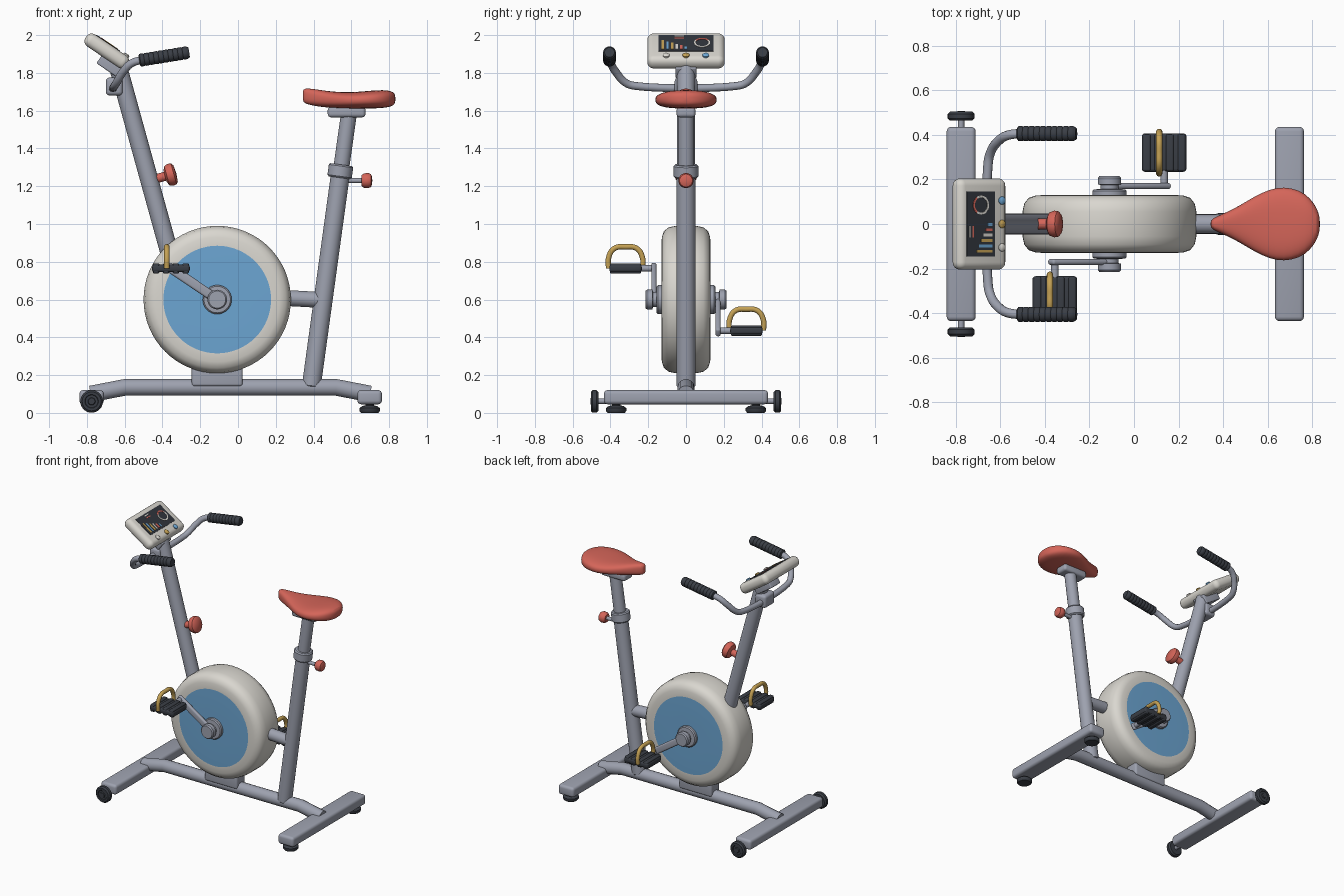
import bpy, bmesh, math
from mathutils import Vector, Matrix

if "Cube" in bpy.data.objects:
    bpy.data.objects.remove(bpy.data.objects["Cube"], do_unlink=True)


def material(name, rgb):
    m = bpy.data.materials.new(name)
    m.use_nodes = True
    m.diffuse_color = (*rgb, 1)
    m.node_tree.nodes["Principled BSDF"].inputs["Base Color"].default_value = (*rgb, 1)
    return m


GREY = material("frame grey", (.34, .36, .43))
WHITE = material("shell white", (.70, .68, .63))
BLUE = material("disc blue", (.15, .38, .65))
RED = material("saddle red", (.66, .13, .10))
DARK = material("rubber charcoal", (.042, .048, .060))
GOLD = material("strap gold", (.56, .36, .09))
SCREEN = material("screen dark", (.030, .035, .045))


def finish(obj, mat, angle=40):
    obj.data.materials.append(mat)
    bpy.ops.object.select_all(action='DESELECT')
    obj.select_set(True)
    bpy.context.view_layer.objects.active = obj
    bpy.ops.object.shade_smooth_by_angle(angle=math.radians(angle))
    return obj


def from_bmesh(name, bm, mat, matrix=Matrix()):
    bmesh.ops.recalc_face_normals(bm, faces=bm.faces)
    mesh = bpy.data.meshes.new(name)
    bm.to_mesh(mesh)
    bm.free()
    obj = bpy.data.objects.new(name, mesh)
    bpy.context.collection.objects.link(obj)
    obj.matrix_world = matrix
    return finish(obj, mat)


def box(name, loc, size, mat, bevel=0.0, tilt=0.0, segments=4):
    """Box tilted about the y axis, with rounded edges."""
    bm = bmesh.new()
    bmesh.ops.create_cube(bm, size=1, matrix=Matrix.Diagonal((*size, 1)))
    if bevel:
        bmesh.ops.bevel(bm, geom=bm.edges[:], offset=bevel, segments=segments,
                        profile=.5, affect='EDGES')
    return from_bmesh(name, bm, mat, Matrix.Translation(loc) @ Matrix.Rotation(tilt, 4, 'Y'))


def lathe(name, profile, loc, axis, mat, segments=32):
    """Turned part: (radius, height) profile around an axis."""
    bm = bmesh.new()
    verts = [bm.verts.new((r, 0, h)) for r, h in profile]
    edges = [bm.edges.new(pair) for pair in zip(verts, verts[1:])]
    bmesh.ops.spin(bm, geom=verts + edges, cent=(0, 0, 0), axis=(0, 0, 1),
                   angle=math.tau, steps=segments)
    bmesh.ops.remove_doubles(bm, verts=bm.verts, dist=1e-5)
    turn = Vector(axis).to_track_quat('Z', 'Y').to_matrix().to_4x4()
    return from_bmesh(name, bm, mat, Matrix.Translation(loc) @ turn)


def rod(name, a, b, r, mat, edge=.004):
    a, b = Vector(a), Vector(b)
    n = (b - a).length
    return lathe(name, [(0, 0), (r - edge, 0), (r, edge), (r, n - edge), (r - edge, n), (0, n)],
                 a, b - a, mat)


def tube(name, points, r, mat, smooth=True):
    curve = bpy.data.curves.new(name, 'CURVE')
    curve.dimensions = '3D'
    curve.bevel_depth, curve.bevel_resolution = r, 5
    curve.use_fill_caps = True
    curve.resolution_u = 8
    spline = curve.splines.new('BEZIER' if smooth else 'POLY')
    target = spline.bezier_points if smooth else spline.points
    target.add(len(points) - 1)
    for p, co in zip(target, points):
        if smooth:
            p.co = co
            p.handle_left_type = p.handle_right_type = 'AUTO'
        else:
            p.co = (*co, 1)
    obj = bpy.data.objects.new(name, curve)
    bpy.context.collection.objects.link(obj)
    bpy.ops.object.select_all(action='DESELECT')
    obj.select_set(True)
    bpy.context.view_layer.objects.active = obj
    bpy.ops.object.convert(target='MESH')
    return finish(bpy.context.object, mat)


# Base: rail, two stabiliser bars, transport wheels and levelling feet
tube("base_rail", [(-.78, 0, .10), (-.60, 0, .135), (.52, 0, .135), (.70, 0, .10)],
     .045, GREY, smooth=False)
box("front_stabiliser", (-.775, 0, .083), (.13, .87, .075), GREY, .02)
box("rear_stabiliser", (.697, 0, .083), (.13, .87, .075), GREY, .02)
for s, side in ((1, "left"), (-1, "right")):
    rod(f"{side}_wheel_axle", (-.775, s * .42, .062), (-.775, s * .49, .062), .014, GREY)
    lathe(f"{side}_transport_wheel",
          [(0, 0), (.05, 0), (.06, .01), (.06, .03), (.05, .04), (.036, .04), (.033, .035),
           (.02, .035), (.017, .042), (0, .042)],
          (-.775, s * .464, .061), (0, s, 0), DARK)
    lathe(f"{side}_levelling_foot",
          [(0, 0), (.046, 0), (.054, .01), (.054, .025), (.04, .036), (.022, .04), (.022, .06), (0, .06)],
          (.697, s * .37, 0), (0, 0, 1), DARK)

# Flywheel with a coloured disc on both faces
half = [(0, .131), (.15, .131), (.285, .130), (.33, .128), (.362, .117), (.382, .092), (.39, .055)]
wheel = lathe("flywheel", half + [(r, -h) for r, h in reversed(half)],
              (-.11, 0, .6), (0, 1, 0), WHITE, 64)
wheel.data.materials.append(BLUE)
for f in wheel.data.polygons:
    if math.hypot(f.center.x, f.center.y) < .285 and abs(f.center.z) > .12:
        f.material_index = 1
box("flywheel_mount", (-.11, 0, .20), (.27, .10, .12), GREY, .015)
rod("rear_brace", (.22, 0, .61), (.44, 0, .598), .042, GREY)

# Cranks, pedals and straps, half a turn apart
for s, side in ((1, "left"), (-1, "right")):
    reach = Vector((s * .245, 0, s * -.165))
    hub = Vector((-.11, s * .17, .6))
    lathe(f"{side}_hub", [(0, .1), (.077, .1), (.077, .148), (.07, .155), (.04, .157), (.04, .175),
                          (.052, .178), (.052, .207), (.045, .215), (0, .215)],
          (-.11, 0, .6), (0, s, 0), GREY)
    box(f"{side}_crank", hub + reach / 2, (reach.length + .05, .027, .05), GREY, .012,
        math.atan2(.165, .245))
    pedal = hub + reach + Vector((0, s * .15, 0))
    rod(f"{side}_pedal_axle", hub + reach, pedal, .017, GREY)
    box(f"{side}_pedal", pedal, (.20, .172, .040), DARK, .014)
    for dx in (-.078, -.026, .026, .078):
        box(f"{side}_pedal_rib", pedal + Vector((dx, 0, 0)), (.034, .165, .054), DARK, .008)
    arch = [(-.09, 0), (-.09, .055), (-.06, .105), (0, .114), (.06, .105), (.09, .055), (.09, 0)]
    tube(f"{side}_pedal_strap", [pedal + Vector((-.022, y, z)) for y, z in arch], .0145, GOLD)

# Seat column with collar and height knob
rod("seat_tube", (.388, 0, .14), (.543, 0, 1.27), .050, GREY)
lathe("seat_collar", [(0, 0), (.058, 0), (.065, .008), (.065, .062), (.058, .07), (0, .07)],
      (.537, 0, 1.245), (.137, 0, 1), GREY)
rod("seat_post", (.543, 0, 1.27), (.588, 0, 1.59), .042, GREY)
box("seat_bracket", (.575, 0, 1.592), (.20, .10, .055), GREY, .018)
rod("seat_knob_stem", (.56, 0, 1.23), (.67, 0, 1.23), .013, GREY)
lathe("seat_knob", [(0, 0), (.028, 0), (.038, .012), (.040, .035), (.034, .05), (.02, .056), (0, .057)],
      (.654, 0, 1.23), (1, 0, 0), RED)

# Saddle: rounded sections lofted from nose to tail (x, half width, bottom, top)
sections = [(.343, .012, 1.652, 1.708), (.352, .026, 1.638, 1.719), (.40, .046, 1.625, 1.716),
            (.47, .080, 1.616, 1.704), (.54, .125, 1.612, 1.698), (.61, .158, 1.611, 1.698),
            (.67, .168, 1.611, 1.703), (.74, .155, 1.612, 1.709), (.79, .118, 1.616, 1.709),
            (.822, .070, 1.626, 1.700), (.834, .025, 1.642, 1.682)]
bm = bmesh.new()
rings = []
for x, w, low, high in sections:
    ring = []
    for k in range(24):
        c, t = math.cos(math.tau * k / 24), math.sin(math.tau * k / 24)
        y = w * math.copysign(abs(c) ** .75, c)
        z = (low + high) / 2 + (high - low) / 2 * math.copysign(abs(t) ** .75, t)
        ring.append(bm.verts.new((x, y, z)))
    rings.append(ring)
for a, b in zip(rings, rings[1:]):
    for k in range(24):
        bm.faces.new((a[k - 1], a[k], b[k], b[k - 1]))
bm.faces.new(rings[0])
bm.faces.new(rings[-1])
saddle = from_bmesh("saddle", bm, RED)
saddle.modifiers.new("Smooth", 'SUBSURF').levels = 1
saddle.modifiers["Smooth"].render_levels = 1
for f in saddle.data.polygons:
    f.use_smooth = True

# Front column with resistance knob
rod("front_column", (-.35, 0, .80), (-.637, 0, 1.84), .048, GREY)
out = Vector((.963, 0, .268))
foot = Vector((-.475, 0, 1.228))
rod("resistance_stem", foot, foot + out * .11, .024, RED)
lathe("resistance_knob", [(0, 0), (.03, 0), (.052, .01), (.060, .03), (.057, .048), (.045, .058), (0, .062)],
      foot + out * .092, out, RED)

# Handlebar with ribbed grips
box("handlebar_clamp", (-.655, 0, 1.728), (.09, .12, .095), GREY, .02)
bend = [(-.655, .26, 1.73), (-.645, .315, 1.745), (-.605, .375, 1.81),
        (-.565, .398, 1.85), (-.51, .405, 1.868), (-.32, .405, 1.898)]
tube("handlebar", [(x, -y, z) for x, y, z in reversed(bend)] + bend, .021, GREY)
ribs = [(0, 0), (.026, 0)]
for k in range(10):
    h = .006 + k * .0258
    ribs += [(.034, h), (.034, h + .016), (.031, h + .021)]
ribs += [(.026, .268), (0, .268)]
for s, side in ((1, "left"), (-1, "right")):
    lathe(f"{side}_grip", ribs, (-.523, s * .405, 1.866), (.987, 0, .16), DARK, 24)

# Console: tilted shell, bracket, screen, readouts and buttons
tilt = math.radians(34)
place = Matrix.Translation((-.695, 0, 1.916)) @ Matrix.Rotation(tilt, 4, 'Y')
box("console_bracket", (-.668, 0, 1.838), (.15, .11, .07), GREY, .008, tilt)
box("console", place.translation, (.265, .41, .076), WHITE, .034, tilt, 6)


def plate(name, u, y, du, dy, mat, lift=.0415):
    box(name, place @ Vector((u, y, lift)), (du, dy, .003), mat, 0, tilt)


plate("screen", -.017, 0, .152, .292, SCREEN, .039)
colours = (GOLD, BLUE, GOLD, WHITE, RED, BLUE)
for k, mat in enumerate(colours):
    length = .085 - k * .012
    plate("readout_bar", .045 - length / 2, -.122 + k * .024, length, .013, mat)
for k, mat in enumerate((WHITE, RED)):
    plate("readout_line", -.078 + k * .018, -.035, .007, .05, mat)
for k in range(16):
    a = math.tau * k / 16
    mark = box("dial_segment", (0, 0, 0), (.009, .0155, .003), RED if 5 < k < 11 else WHITE)
    mark.matrix_world = (place @ Matrix.Translation((-.017, .085, .0415))
                         @ Matrix.Rotation(a, 4, 'Z') @ Matrix.Translation((.038, 0, 0)))
normal = place.to_3x3() @ Vector((0, 0, 1))
for y, mat in ((.105, BLUE), (0, GOLD), (-.105, WHITE)):
    lathe("console_button", [(0, 0), (.018, 0), (.018, .014), (.012, .019), (0, .02)],
          place @ Vector((.098, y, .028)), normal, mat, 20)
